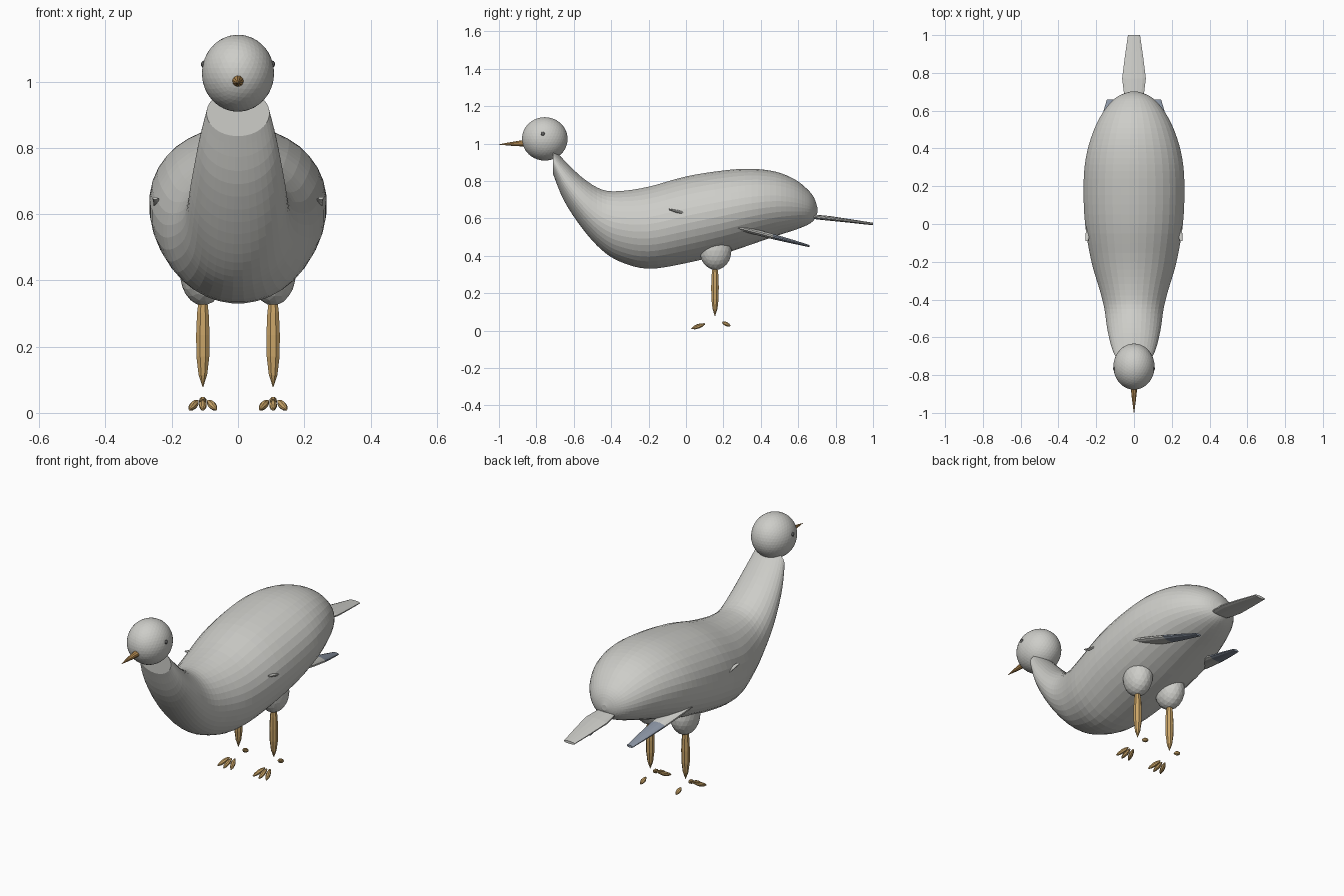
import bpy, bmesh, math
from mathutils import Vector

cube = bpy.data.objects.get("Cube")
if cube:
    bpy.data.objects.remove(cube)


def material(name, rgb, rough=0.8):
    m = bpy.data.materials.new(name)
    m.use_nodes = True
    m.diffuse_color = (*rgb, 1)
    node = m.node_tree.nodes["Principled BSDF"]
    node.inputs["Base Color"].default_value = (*rgb, 1)
    node.inputs["Roughness"].default_value = rough
    return m


PLUMAGE = material("pale grey plumage", (0.61, 0.61, 0.58))
FLIGHT = material("blue grey flight feathers", (0.25, 0.29, 0.36))
HORN = material("ochre legs", (0.60, 0.38, 0.14))
BEAK = material("orange beak", (0.56, 0.31, 0.10))
DARK = material("dark eye", (0.12, 0.12, 0.12))


def finish(name, bm, mats):
    bmesh.ops.recalc_face_normals(bm, faces=bm.faces)
    me = bpy.data.meshes.new(name)
    bm.to_mesh(me)
    bm.free()
    for m in mats:
        me.materials.append(m)
    ob = bpy.data.objects.new(name, me)
    bpy.context.collection.objects.link(ob)
    return ob


def loft(name, sections, mats, segs, u=Vector((1, 0, 0)), v=Vector((0, 0, 1)), rule=None):
    """Skin elliptical rings given as (centre, half width along u, half height along v)."""
    bm = bmesh.new()
    rings = []
    for c, a, b in sections:
        angles = [2 * math.pi * (i + 0.5) / segs for i in range(segs)]
        rings.append([bm.verts.new(Vector(c) + u * a * math.cos(t) + v * b * math.sin(t))
                      for t in angles])
    for r, s in zip(rings, rings[1:]):
        for i in range(segs):
            j = (i + 1) % segs
            bm.faces.new((r[i], r[j], s[j], s[i]))
    bm.faces.new(rings[0])
    bm.faces.new(rings[-1])
    if rule:
        for f in bm.faces:
            f.material_index = rule(f.calc_center_median())
    return finish(name, bm, mats)


def spindle(name, start, end, profile, mat, segs=8):
    """Round tapered rod; profile holds (fraction of length, radius)."""
    a, b = Vector(start), Vector(end)
    d = (b - a).normalized()
    u = d.orthogonal().normalized()
    return loft(name, [(a.lerp(b, t), r, r) for t, r in profile], [mat], segs, u, d.cross(u))


def ellipsoid(name, centre, radii, mat, detail=4):
    bm = bmesh.new()
    bmesh.ops.create_icosphere(bm, subdivisions=detail, radius=1)
    for p in bm.verts:
        p.co = Vector(centre) + Vector(x * r for x, r in zip(p.co, radii))
    return finish(name, bm, [mat])


def smooth_rows(rows, steps):
    """Catmull-Rom interpolation through table rows."""
    out = []
    pts = [rows[0]] + rows + [rows[-1]]
    for p, q, r, s in zip(pts, pts[1:], pts[2:], pts[3:]):
        for k in range(steps):
            t = k / steps
            out.append([0.5 * (2 * B + (C - A) * t + (2 * A - 5 * B + 4 * C - D) * t * t
                               + (3 * B - A - 3 * C + D) * t ** 3)
                        for A, B, C, D in zip(p, q, r, s)])
    return out + [rows[-1]]


# Body and neck: y, top, bottom, half width
outline = [
    [-0.71, 0.975, 0.835, 0.095],
    [-0.65, 0.91, 0.69, 0.12],
    [-0.55, 0.815, 0.54, 0.143],
    [-0.45, 0.755, 0.43, 0.157],
    [-0.35, 0.747, 0.367, 0.182],
    [-0.2, 0.77, 0.33, 0.226],
    [0.0, 0.825, 0.36, 0.26],
    [0.2, 0.857, 0.41, 0.268],
    [0.35, 0.866, 0.46, 0.256],
    [0.48, 0.85, 0.505, 0.22],
    [0.58, 0.81, 0.537, 0.172],
    [0.65, 0.755, 0.565, 0.118],
    [0.685, 0.71, 0.592, 0.068],
    [0.702, 0.66, 0.63, 0.014],
]
loft("body", [((0, y, (t + b) / 2), w, (t - b) / 2) for y, t, b, w in smooth_rows(outline, 4)],
     [PLUMAGE], 36)

# Head and beak
ellipsoid("head", (0, -0.755, 1.025), (0.109, 0.122, 0.116), PLUMAGE)
spindle("beak", (0, -0.84, 1.003), (0, -1.0, 0.995), [(0, 0.018), (0.2, 0.017), (0.6, 0.01), (1, 0.001)],
        BEAK, 10)

# Tail blade
loft("tail", [((0, 0.6, 0.62), 0.03, 0.008), ((0, 0.7, 0.607), 0.056, 0.013),
              ((0, 0.77, 0.6), 0.065, 0.013), ((0, 0.88, 0.586), 0.051, 0.01),
              ((0, 1.0, 0.57), 0.033, 0.007)], [PLUMAGE], 12)

for side, s in (("left", 1), ("right", -1)):
    ellipsoid(side + "_eye", (s * 0.103, -0.765, 1.052), (0.009, 0.011, 0.011), DARK, 2)

    # Folded wing, running through the flank and showing at both ends
    root, tip = Vector((s * 0.25, -0.09, 0.648)), Vector((s * 0.125, 0.66, 0.452))
    stations = [(0, 0.008, 0.004), (0.08, 0.015, 0.01), (0.3, 0.04, 0.016), (0.55, 0.048, 0.016),
                (0.74, 0.042, 0.015), (0.88, 0.031, 0.011), (1, 0.019, 0.006)]
    loft(side + "_wing", [(root.lerp(tip, t), a, b) for t, a, b in stations],
         [PLUMAGE, FLIGHT], 12, rule=lambda c: int(c.y > 0.47))

    # Leg
    x = s * 0.106
    ellipsoid(side + "_thigh", (x, 0.158, 0.428), (0.07, 0.085, 0.104), PLUMAGE, 3)
    spindle(side + "_shank", (x, 0.155, 0.34), (x, 0.155, 0.078),
            [(0, 0.014), (0.15, 0.019), (0.4, 0.022), (0.65, 0.021), (0.86, 0.014), (1, 0.001)], HORN)

    # Toes
    toe = [(0, 0.004), (0.25, 0.01), (0.5, 0.012), (0.8, 0.009), (1, 0.003)]
    for label, spread in (("inner", -1), ("middle", 0), ("outer", 1)):
        near, far = x + s * spread * 0.016, x + s * spread * 0.04
        lead = 0.0 if spread else -0.006
        spindle(f"{side}_{label}_toe", (near, 0.1 + lead, 0.036), (far, 0.035 + lead, 0.01), toe, HORN)
    spindle(side + "_hind_toe", (x, 0.194, 0.045), (x, 0.237, 0.025), toe, HORN)
